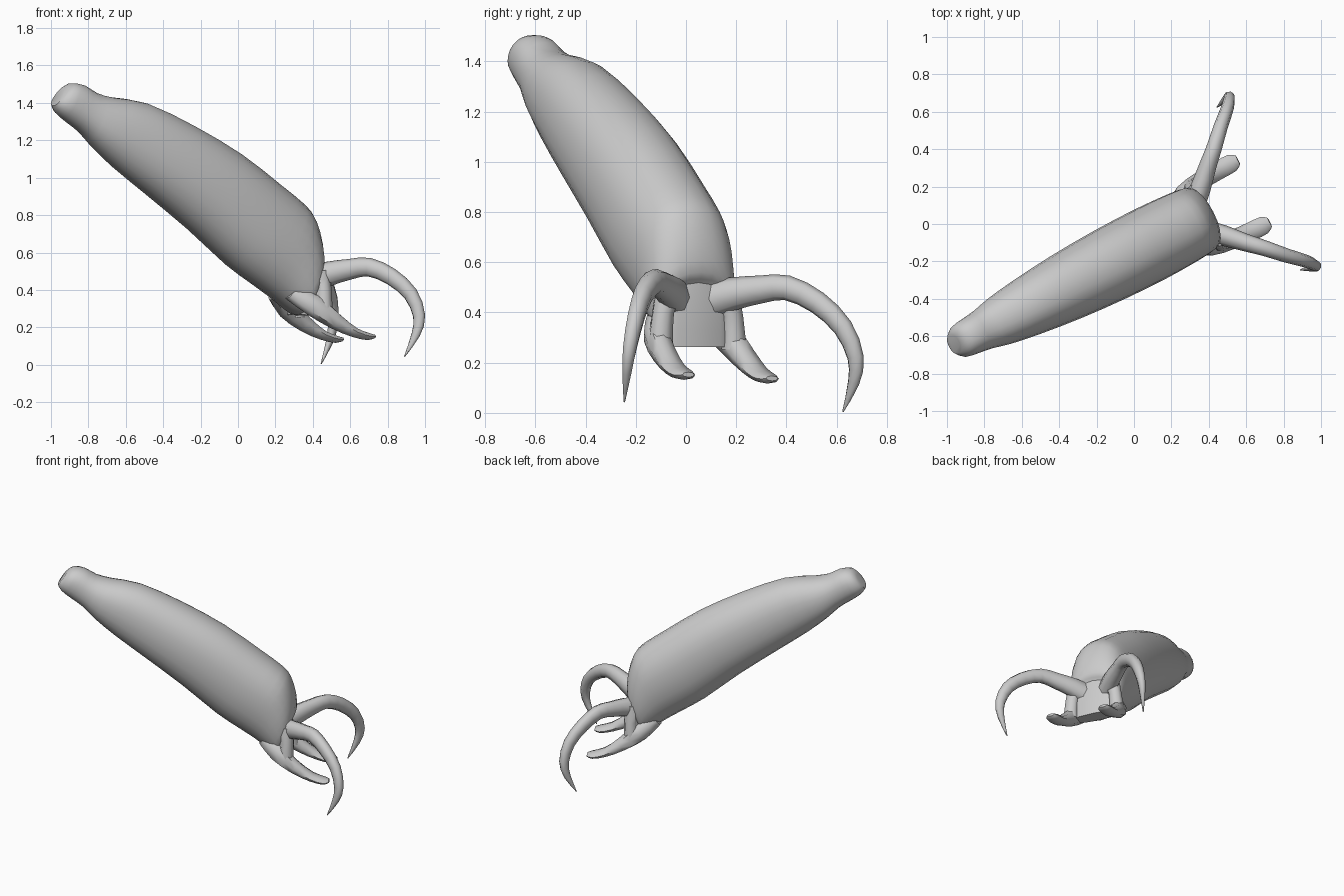
import bpy, bmesh, math
from mathutils import Vector

cube = bpy.data.objects.get("Cube")
if cube:
    bpy.data.objects.remove(cube, do_unlink=True)

grey = bpy.data.materials.new("plain grey")
grey.use_nodes = True
grey.diffuse_color = (0.6, 0.6, 0.6, 1)
grey.node_tree.nodes["Principled BSDF"].inputs["Base Color"].default_value = (0.6, 0.6, 0.6, 1)


def refine(rows, steps):
    """Insert smooth in-between rows along a table of stations."""
    out = []
    for i in range(len(rows) - 1):
        a, b, c, d = (rows[max(i - 1, 0)], rows[i], rows[i + 1], rows[min(i + 2, len(rows) - 1)])
        for k in range(steps):
            u = k / steps
            out.append([q + u * ((r - p) + u * ((2 * p - 5 * q + 4 * r - s) + u * (3 * (q - r) + s - p))) / 2
                        if k else q for p, q, r, s in zip(a, b, c, d)])
    out.append(list(rows[-1]))
    return out


def loft(name, rings, sides, angle):
    """Skin slightly boxy rings given as (centre, up half axis, side half axis)."""
    def bulge(v):
        return math.copysign(abs(v) ** 0.9, v)

    bm = bmesh.new()
    loops = []
    for c, up, side in rings:
        turns = [math.tau * i / sides for i in range(sides)]
        loops.append([bm.verts.new(c + up * bulge(math.cos(a)) + side * bulge(math.sin(a)))
                      for a in turns])
    for lo, hi in zip(loops, loops[1:]):
        for i in range(sides):
            j = (i + 1) % sides
            bm.faces.new((lo[i], lo[j], hi[j], hi[i]))
    bm.faces.new(loops[0])
    bm.faces.new(loops[-1])
    bmesh.ops.recalc_face_normals(bm, faces=bm.faces)
    mesh = bpy.data.meshes.new(name)
    bm.to_mesh(mesh)
    bm.free()
    mesh.materials.append(grey)
    ob = bpy.data.objects.new(name, mesh)
    bpy.context.collection.objects.link(ob)
    # the whole figure is turned diagonally
    ob.location = (0.062, -0.12, 0)
    ob.rotation_euler = (0, 0, math.radians(27.1))
    bpy.ops.object.select_all(action='DESELECT')
    ob.select_set(True)
    bpy.context.view_layer.objects.active = ob
    bpy.ops.object.shade_smooth_by_angle(angle=math.radians(angle))


def limb(name, path, side, m=1, sides=8):
    """Tapered limb: rows of length, spread, height, half thickness, half width."""
    rows = refine(path, 2)
    # the figure leans slightly, so its right side sits higher
    pts = [Vector((s, m * t, z - 0.04 * m * t)) for s, t, z, _, _ in rows]
    side = Vector((side[0], m * side[1], 0)).normalized()
    rings = []
    for i, row in enumerate(rows):
        tangent = pts[min(i + 1, len(pts) - 1)] - pts[max(i - 1, 0)]
        up = side.cross(tangent).normalized()
        rings.append((pts[i], up * row[3], side * row[4]))
    loft(name, rings, sides, 50)


# body: top length and height, bottom length and height, half width
body = [
    (-1.12, 1.475, -1.18, 1.385, .055),
    (-1.075, 1.505, -1.155, 1.345, .09),
    (-1.0, 1.495, -1.09, 1.295, .102),
    (-.93, 1.455, -1.01, 1.24, .113),
    (-.83, 1.43, -.93, 1.16, .135),
    (-.63, 1.40, -.80, 1.05, .16),
    (-.35, 1.28, -.6, .905, .185),
    (-.07, 1.13, -.35, .72, .2),
    (.16, .97, -.12, .53, .203),
    (.31, .86, .03, .43, .198),
    (.365, .79, .13, .365, .193),
    (.40, .67, .2, .315, .187),
    (.405, .56, .25, .28, .175),
    (.375, .52, .28, .265, .16),
]
rings = []
for ts, tz, bs, bz, w in refine(body, 2):
    top, bottom = Vector((ts, 0, tz)), Vector((bs, 0, bz))
    rings.append(((top + bottom) / 2, (top - bottom) / 2, Vector((0, w, 0))))
loft("body", rings, 24, 40)

# throat plate below the hood
plate = [(.32, 0, .55, .05, .16), (.335, 0, .42, .05, .175), (.33, 0, .265, .055, .18)]
limb("throat_plate", plate, (0, 1), sides=12)

# upper curved horn
horn = [(.32, .07, .45, .075, .06), (.40, .14, .48, .066, .055),
        (.488, .228, .502, .055, .047), (.564, .30, .51, .05, .042),
        (.652, .39, .455, .046, .038), (.73, .463, .36, .041, .034),
        (.76, .505, .24, .034, .028), (.738, .507, .14, .024, .019),
        (.68, .489, .024, .003, .003)]
# lower prong with a rounded tip
prong = [(.20, .09, .39, .05, .05), (.30, .155, .315, .062, .052),
         (.42, .178, .228, .046, .05), (.53, .185, .167, .027, .05),
         (.615, .187, .144, .02, .048), (.65, .187, .145, .01, .026)]
# cheek joining horn and prong
cheek = [(.36, .12, .50, .05, .06), (.365, .155, .39, .043, .045),
         (.36, .165, .26, .05, .052)]
for label, m in (("left", 1), ("right", -1)):
    limb(label + "_horn", horn, (-.71, .7), m)
    limb(label + "_prong", prong, (0, 1), m)
    limb(label + "_cheek", cheek, (0, 1), m)
